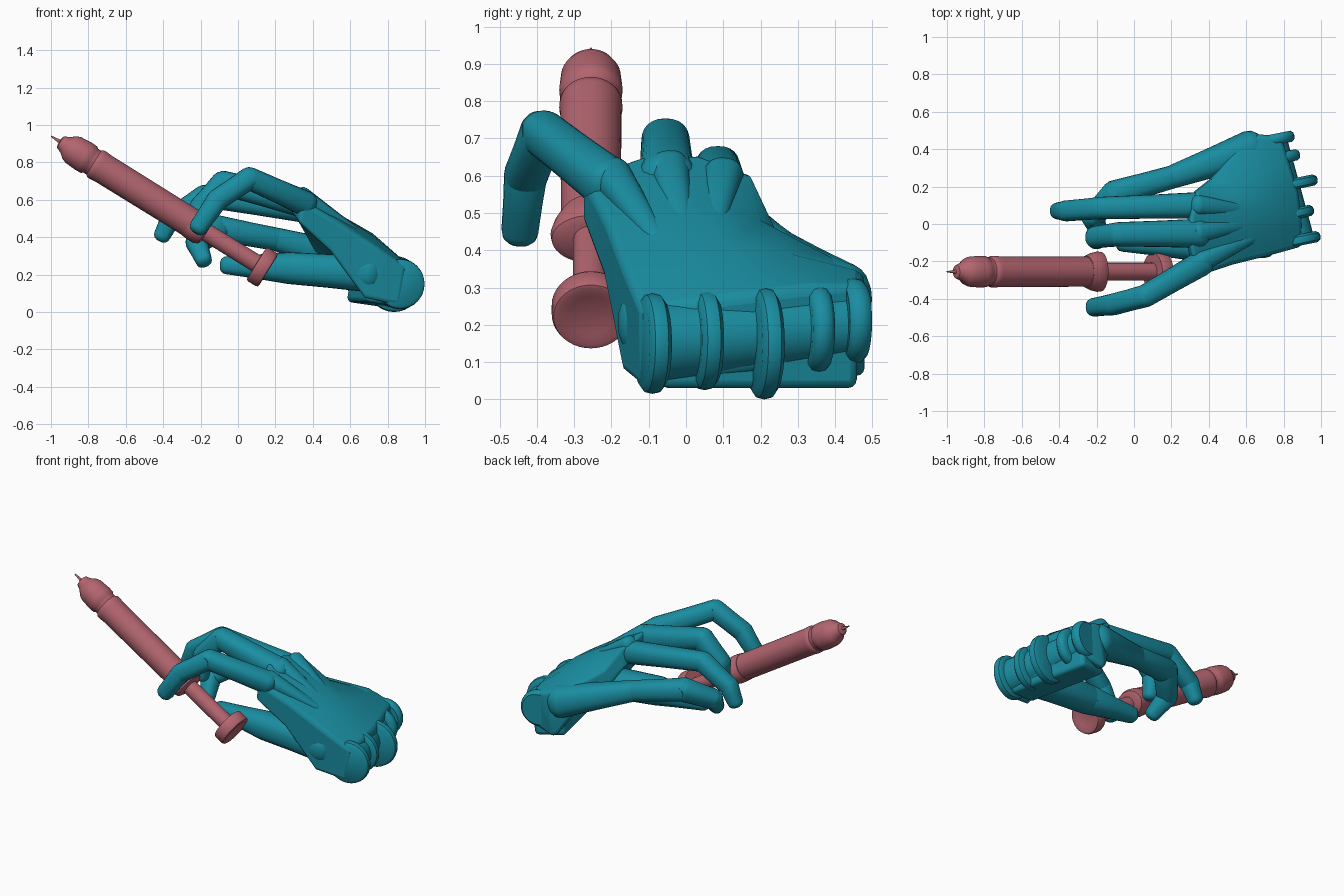
import bpy, bmesh, math
from mathutils import Vector, Matrix

if "Cube" in bpy.data.objects:
    bpy.data.objects.remove(bpy.data.objects["Cube"])


def material(name, col):
    m = bpy.data.materials.new(name)
    m.diffuse_color = (*col, 1)
    m.use_nodes = True
    m.node_tree.nodes["Principled BSDF"].inputs["Base Color"].default_value = m.diffuse_color
    return m


TEAL = material("teal", (0.01, 0.27, 0.36))
PINK = material("pink", (0.45, 0.13, 0.16))


def finish(name, bm, mat, bevel=0):
    bmesh.ops.recalc_face_normals(bm, faces=bm.faces)
    me = bpy.data.meshes.new(name)
    bm.to_mesh(me)
    bm.free()
    ob = bpy.data.objects.new(name, me)
    bpy.context.collection.objects.link(ob)
    me.materials.append(mat)
    if bevel:
        b = ob.modifiers.new("bevel", 'BEVEL')
        b.width, b.segments, b.limit_method = bevel, 3, 'ANGLE'
        b.angle_limit = math.radians(35)
    bpy.ops.object.select_all(action='DESELECT')
    ob.select_set(True)
    bpy.context.view_layer.objects.active = ob
    bpy.ops.object.shade_smooth_by_angle(angle=math.radians(40))
    return ob


def loft(name, origin, axis, rings, mat, n=32, side=(0, 1, 0), power=1.0):
    """Rings are (distance, side radius, other radius) along an axis."""
    o, d = Vector(origin), Vector(axis).normalized()
    v = d.cross(Vector(side)).normalized()
    u = v.cross(d).normalized()
    bm = bmesh.new()
    rows = []
    for t, ra, rb in rings:
        row = []
        for i in range(n):
            a = 2 * math.pi * i / n
            c, s = math.cos(a), math.sin(a)
            c = math.copysign(abs(c) ** power, c)
            s = math.copysign(abs(s) ** power, s)
            row.append(bm.verts.new(o + d * t + u * c * ra + v * s * rb))
        rows.append(row)
    for p, q in zip(rows, rows[1:]):
        for i in range(n):
            j = (i + 1) % n
            bm.faces.new((p[i], p[j], q[j], q[i]))
    bm.faces.new(rows[0][::-1])
    bm.faces.new(rows[-1])
    return finish(name, bm, mat)


# Finger segment: rounded tapered shell from a to b
SHELL = [(-.85, .35), (-.7, .68), (-.4, .92), (0, 1)]


def segment(name, a, b, r0, r1):
    a, b = Vector(a), Vector(b)
    L = (b - a).length
    rings = [(t * r0 * .9, k * r0, k * r0) for t, k in SHELL]
    rings.append((L * .5, (r0 + r1) * .49, (r0 + r1) * .49))
    rings += [(L - t * r1 * .9, k * r1, k * r1) for t, k in reversed(SHELL)]
    loft(name, a, b - a, rings, TEAL, 24, power=.85)


def finger(name, pts, radii):
    for i in range(len(pts) - 1):
        segment(f"{name}_segment_{i + 1}", pts[i], pts[i + 1], radii[i] * 1.0, radii[i + 1])
    # Hinge pins at the inner joints
    for i in range(1, len(pts) - 1):
        r = radii[i]
        c = Vector(pts[i]) - Vector((0, r * .9, 0))
        loft(f"{name}_hinge_{i}", c, (0, 1, 0),
             [(0, r * .5, r * .5), (r * 1.8, r * .5, r * .5)], TEAL, 16, side=(1, 0, 0))


finger("index_finger", [(.36, -.21, .58), (.06, -.385, .715), (-.11, -.43, .60), (-.21, -.445, .455)],
       [.068, .06, .058, .05])
finger("middle_finger", [(.34, -.05, .585), (-.08, -.055, .69), (-.2, -.07, .56), (-.2, -.09, .43)],
       [.078, .065, .06, .045])
finger("ring_finger", [(.34, .1, .55), (-.18, .085, .62), (-.36, .07, .50), (-.405, .07, .41)],
       [.07, .06, .056, .045])
finger("little_finger", [(.62, .40, .27), (.2, .25, .39), (-.1, .165, .445), (-.22, .04, .37), (-.185, -.05, .28)],
       [.1, .062, .07, .06, .045])
finger("thumb", [(.69, -.085, .205), (.27, -.105, .235), (-.06, -.1, .25)],
       [.098, .085, .048])

# Palm: shallow domed slab sloping from wrist up to the knuckles
TOP = [
    [(.90, -.12, .24), (.90, .02, .26), (.88, .18, .28), (.83, .34, .30), (.79, .47, .31)],
    [(.72, -.17, .36), (.72, -.04, .41), (.72, .10, .42), (.71, .28, .39), (.66, .48, .34)],
    [(.52, -.22, .49), (.52, -.08, .535), (.52, .06, .535), (.52, .20, .48), (.56, .41, .37)],
    [(.34, -.28, .60), (.30, -.12, .655), (.30, .03, .66), (.33, .17, .61), (.42, .24, .47)],
]
THICK = [.21, .29, .17, .12]
bm = bmesh.new()
up, low = [], []
for row, th in zip(TOP, THICK):
    up.append([bm.verts.new(p) for p in row])
    low.append([bm.verts.new((x - th * .15, y, max(.03, z - th))) for x, y, z in row])
for i in range(3):
    for g in (up, low):
        for j in range(4):
            bm.faces.new((g[i][j], g[i][j + 1], g[i + 1][j + 1], g[i + 1][j]))
    for j in (0, 4):
        bm.faces.new((up[i][j], up[i + 1][j], low[i + 1][j], low[i][j]))
for i in (0, 3):
    for j in range(4):
        bm.faces.new((up[i][j], up[i][j + 1], low[i][j + 1], low[i][j]))
finish("palm", bm, TEAL, .022)

# Heel block under the wrist
bm = bmesh.new()
bmesh.ops.create_cube(bm, size=1, matrix=Matrix.Translation((.74, .18, .11))
                      @ Matrix.Rotation(math.radians(12), 4, 'Z')
                      @ Matrix.Rotation(math.radians(8), 4, 'Y') @ Matrix.Diagonal((.2, .54, .14, 1)))
finish("palm_heel", bm, TEAL, .025)

# Raised ridges on the back of the hand behind each knuckle
for i, (x, y, z) in enumerate([(.36, -.2, .595), (.34, -.045, .615), (.34, .1, .595)]):
    segment(f"knuckle_ridge_{i + 1}", (x, y, z), (.62, y * .5 + .02, .43), .055, .03)

# Wrist fins: upright discs along the wrist edge
FINS = [(.86, .47, .21, .115), (.89, .37, .19, .12), (.985, .23, .15, .15),
        (.965, .07, .16, .135), (1.0, -.07, .15, .135)]
for i, (x, y, z, r) in enumerate(FINS):
    w = .03
    ax = Vector((-.2, .98, 0))
    c = Vector((x - r, y - .02, z)) - ax * w
    loft(f"wrist_fin_{i + 1}", c, ax,
         [(0, r * .85, r * .85), (w * .4, r * .97, r * .97), (w, r, r),
          (w * 1.6, r * .97, r * .97), (w * 2, r * .85, r * .85)], TEAL, 32, side=(1, 0, 0))
# Wrist axle joining the fins
loft("wrist_axle", (.86, -.11, .15), (-.13, .55, .05),
     [(0, .11, .11), (.56, .09, .09)], TEAL, 32, side=(1, 0, 0))

# Syringe along one slanted axis
O, AX = (.13, -.255, .24), (-.85, 0, .527)


def turned(name, prof, n=40):
    loft(name, O, AX, [p if len(p) == 3 else (p[0], p[1], p[1]) for p in prof], PINK, n)


turned("plunger_disc", [(-.027, .06), (-.037, .085), (-.034, .1), (-.022, .105), (.025, .105), (.036, .1), (.038, .05)])
turned("plunger_rod", [(.02, .048), (.42, .048)])
turned("finger_flange", [(.35, .085, .055), (.36, .105, .075), (.385, .108, .085), (.42, .1, .085), (.455, .085, .082)])
turned("barrel", [(.40, .078), (.42, .08), (1.0, .082), (1.03, .085), (1.05, .084), (1.06, .075),
                  (1.08, .075), (1.09, .083), (1.12, .085), (1.15, .083), (1.19, .08), (1.215, .07),
                  (1.235, .052), (1.255, .042), (1.27, .036), (1.275, .02)])
turned("needle", [(1.26, .012), (1.30, .007), (1.33, .003)], 12)
